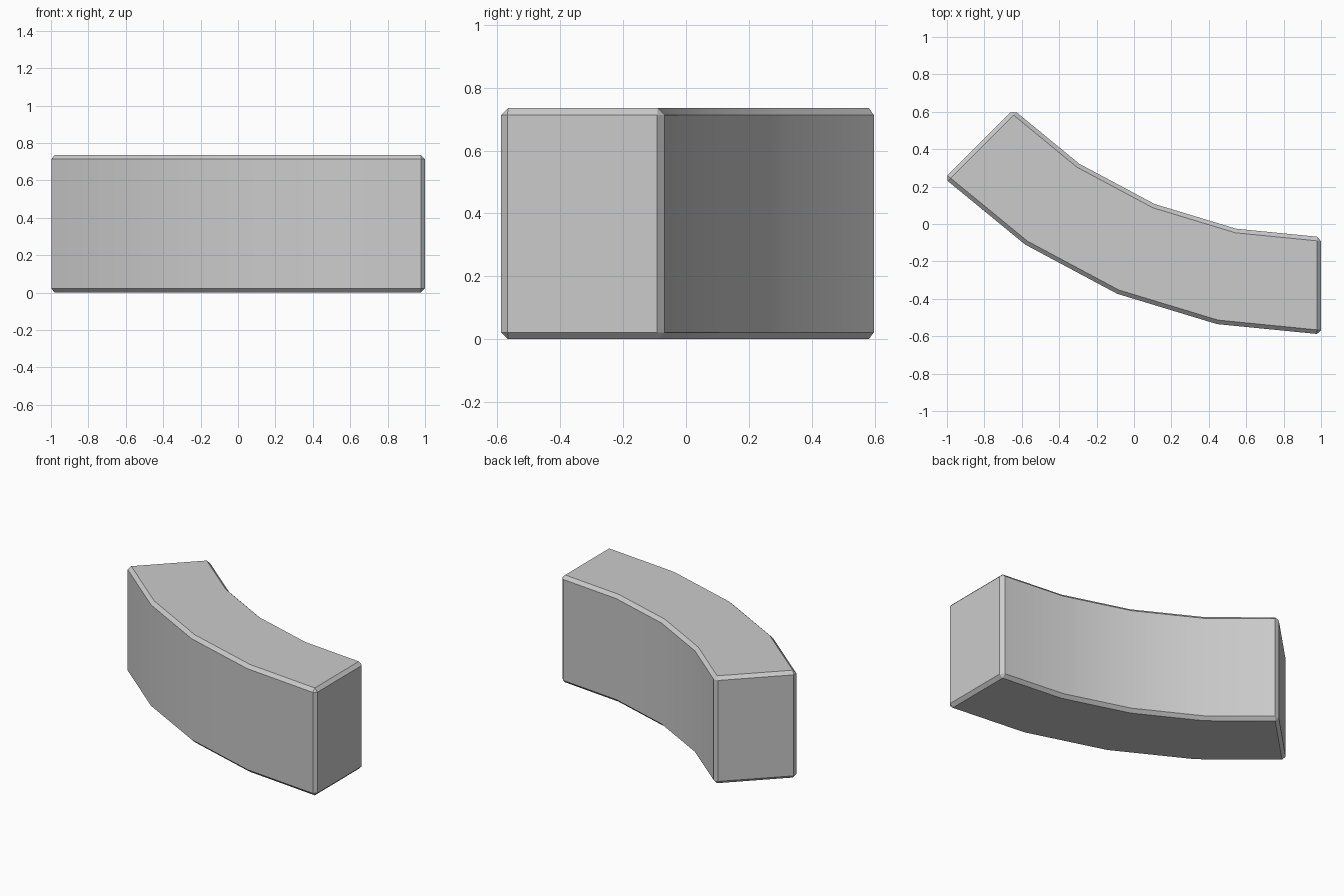
import bpy, bmesh, math

if "Cube" in bpy.data.objects:
    bpy.data.objects.remove(bpy.data.objects["Cube"])

INNER, OUTER = 2.327, 2.847
CENTRE_X, CENTRE_Y = 1.0, 2.257
HEIGHT, CHAMFER, SEGMENTS = 0.735, 0.022, 4
SWEEP = math.radians(45)

# Plain grey stone
stone = bpy.data.materials.new("grey_stone")
stone.use_nodes = True
colour = (0.6, 0.6, 0.6, 1)
stone.diffuse_color = colour
stone.node_tree.nodes["Principled BSDF"].inputs["Base Color"].default_value = colour


def arc(radius):
    angles = [SWEEP * i / SEGMENTS for i in range(SEGMENTS + 1)]
    return [(CENTRE_X - radius * math.sin(a), CENTRE_Y - radius * math.cos(a)) for a in angles]


# Curved footprint, extruded upwards
bm = bmesh.new()
outline = arc(INNER) + arc(OUTER)[::-1]
base = bm.faces.new([bm.verts.new((x, y, 0)) for x, y in outline])
raised = bmesh.ops.extrude_face_region(bm, geom=[base])["geom"]
bmesh.ops.translate(bm, vec=(0, 0, HEIGHT),
                    verts=[v for v in raised if isinstance(v, bmesh.types.BMVert)])
bmesh.ops.recalc_face_normals(bm, faces=bm.faces)

# Chamfer the rims and end corners, leaving the gentle bends
rims = [e for e in bm.edges if e.calc_face_angle() > math.radians(30)]
bmesh.ops.bevel(bm, geom=rims, offset=CHAMFER, offset_type='OFFSET',
                segments=1, affect='EDGES', clamp_overlap=True)

mesh = bpy.data.meshes.new("curved_wall_block")
bm.to_mesh(mesh)
bm.free()
mesh.materials.append(stone)
block = bpy.data.objects.new("curved_wall_block", mesh)
bpy.context.collection.objects.link(block)

# Smooth curved walls, sharp chamfers
bpy.ops.object.select_all(action='DESELECT')
block.select_set(True)
bpy.context.view_layer.objects.active = block
bpy.ops.object.shade_smooth_by_angle(angle=math.radians(30))
